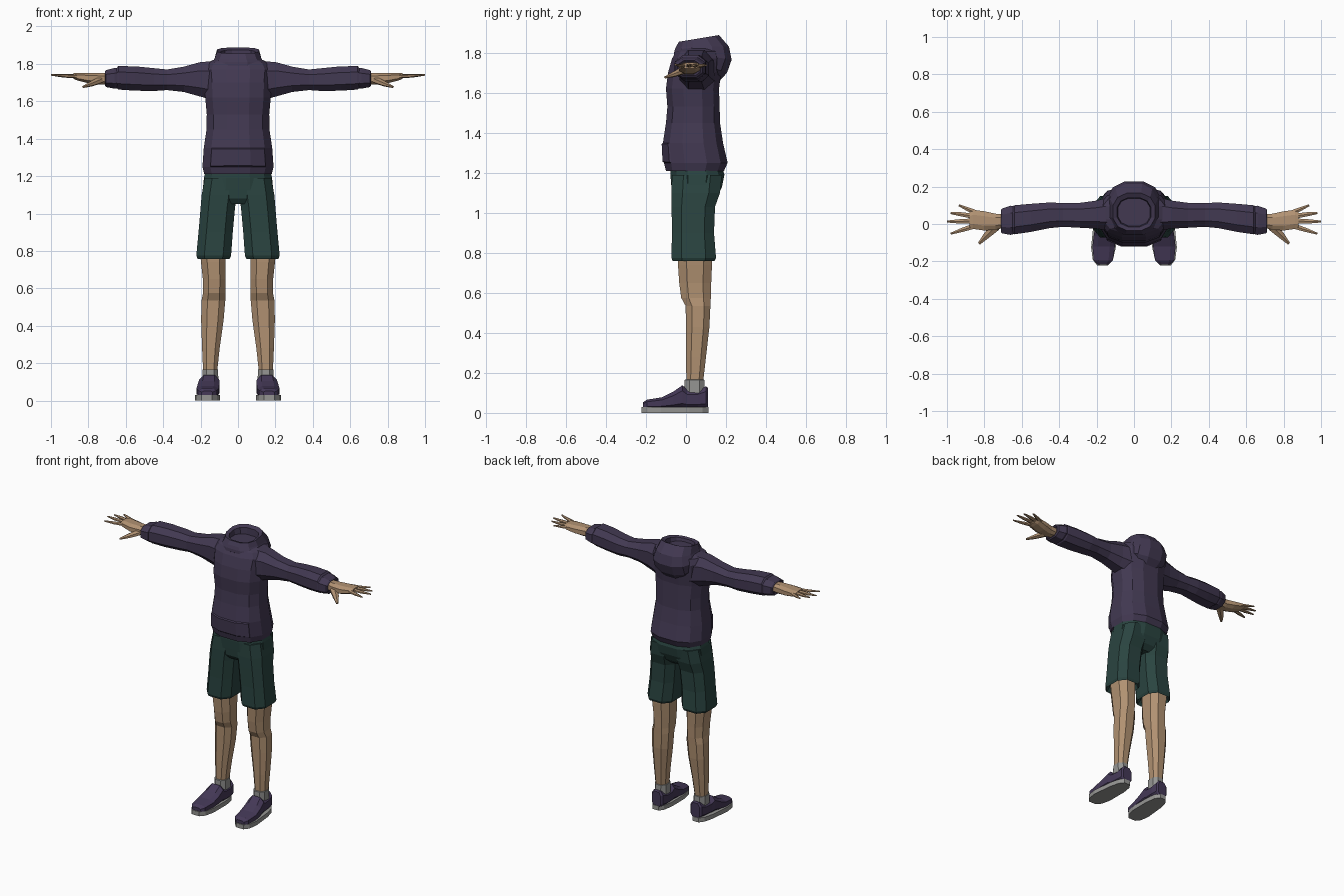
import bpy, bmesh, math
from mathutils import Vector


def material(name, color):
    m = bpy.data.materials.new(name)
    m.diffuse_color = (*color, 1)
    return m


PURPLE = material("dark purple cloth", (0.054, 0.040, 0.083))
SHOE = material("purple shoe", (0.058, 0.040, 0.095))
GREEN = material("dark green cloth", (0.023, 0.058, 0.052))
SKIN = material("skin", (0.44, 0.285, 0.168))
GREY = material("grey rubber", (0.30, 0.30, 0.29))


def oval(n, a0, a1, b0, b1, p):
    """Rounded-box outline between two ranges."""
    pts = []
    for i in range(n):
        t = 2 * math.pi * (i + 0.5) / n
        c, s = math.cos(t), math.sin(t)
        c, s = math.copysign(abs(c) ** p, c), math.copysign(abs(s) ** p, s)
        pts.append((c, s))
    mc, ms = max(q[0] for q in pts), max(q[1] for q in pts)
    return [((a0 + a1) / 2 + (a1 - a0) / 2 * c / mc,
             (b0 + b1) / 2 + (b1 - b0) / 2 * s / ms) for c, s in pts]


def level(x0, x1, y0, y1, zf, zb=None, n=8, p=0.8):
    """Ring around the z axis, with front height zf and back height zb."""
    zb = zf if zb is None else zb
    return [Vector((x, y, zf + (zb - zf) * (y - y0) / (y1 - y0)))
            for x, y in oval(n, x0, x1, y0, y1, p)]


def along_x(x, y0, y1, z0, z1, n=8, p=0.8):
    return [Vector((x, y, z)) for y, z in oval(n, y0, y1, z0, z1, p)]


def along_y(y, x0, x1, z0, z1, n=8, p=0.7):
    return [Vector((x, y, z)) for x, z in oval(n, x0, x1, z0, z1, p)]


def add_loft(bm, rings):
    vs = [[bm.verts.new(c) for c in r] for r in rings]
    n = len(rings[0])
    for a, b in zip(vs, vs[1:]):
        for i in range(n):
            j = (i + 1) % n
            bm.faces.new((a[i], a[j], b[j], b[i]))
    bm.faces.new(vs[0][::-1])
    bm.faces.new(vs[-1])


def finish(bm, name, mat, mirror=False):
    bmesh.ops.recalc_face_normals(bm, faces=bm.faces)
    me = bpy.data.meshes.new(name)
    bm.to_mesh(me)
    bm.free()
    me.materials.append(mat)
    ob = bpy.data.objects.new(name, me)
    bpy.context.collection.objects.link(ob)
    if mirror:
        ob.modifiers.new("mirror", 'MIRROR').use_mirror_merge = False
    return ob


def loft(name, mat, rings, mirror=False):
    bm = bmesh.new()
    add_loft(bm, rings)
    return finish(bm, name, mat, mirror)


def sym(hx, y0, y1, zf, zb=None):
    return level(-hx, hx, y0, y1, zf, zb, n=12, p=0.8)


# Sweater body, with a raised front pocket
bm = bmesh.new()
add_loft(bm, [sym(*r) for r in [
    (0.165, -0.085, 0.175, 1.225), (0.18, -0.10, 0.19, 1.21),
    (0.19, -0.11, 0.208, 1.25), (0.183, -0.115, 0.185, 1.35),
    (0.168, -0.10, 0.17, 1.45), (0.167, -0.093, 0.168, 1.53),
    (0.175, -0.10, 0.165, 1.62), (0.178, -0.09, 0.175, 1.70),
    (0.185, -0.07, 0.18, 1.77), (0.165, -0.05, 0.17, 1.807),
    (0.11, -0.035, 0.15, 1.83)]])
bmesh.ops.recalc_face_normals(bm, faces=bm.faces)
front = [f for f in bm.faces if 1.24 < f.calc_center_median().z < 1.34
         and f.normal.y < -0.75]
bmesh.ops.inset_region(bm, faces=front, thickness=0.006, depth=0.007)
finish(bm, "sweater_body", PURPLE)

# Folded hood, open at the neck
loft("hood", PURPLE, [sym(*r) for r in [
    (0.10, -0.045, 0.16, 1.77, 1.65), (0.145, -0.06, 0.205, 1.79, 1.70),
    (0.145, -0.058, 0.228, 1.81, 1.765), (0.125, -0.05, 0.215, 1.83, 1.83),
    (0.112, -0.035, 0.165, 1.855, 1.888), (0.09, -0.015, 0.14, 1.85, 1.875),
    (0.08, 0.0, 0.135, 1.79, 1.79)]])

# Sleeves with cuffs
loft("sleeve", PURPLE, [along_x(*r) for r in [
    (0.11, -0.04, 0.15, 1.60, 1.815), (0.20, -0.025, 0.125, 1.625, 1.81),
    (0.29, -0.02, 0.113, 1.65, 1.785), (0.38, -0.015, 0.112, 1.66, 1.77),
    (0.45, -0.022, 0.115, 1.655, 1.777), (0.55, -0.042, 0.108, 1.657, 1.787),
    (0.64, -0.055, 0.10, 1.663, 1.788), (0.655, -0.05, 0.09, 1.675, 1.772)]], True)
loft("cuff", PURPLE, [along_x(*r) for r in [
    (0.645, -0.054, 0.096, 1.67, 1.778), (0.66, -0.058, 0.098, 1.668, 1.778),
    (0.705, -0.05, 0.083, 1.676, 1.767), (0.712, -0.042, 0.073, 1.685, 1.76),
    (0.70, -0.03, 0.06, 1.69, 1.75)]], True)

# Hands: palm, four fingers and a thumb
bm = bmesh.new()
add_loft(bm, [along_x(*r) for r in [
    (0.69, -0.02, 0.052, 1.692, 1.752), (0.74, -0.03, 0.055, 1.69, 1.752),
    (0.80, -0.035, 0.068, 1.697, 1.752), (0.86, -0.026, 0.075, 1.712, 1.752),
    (0.88, -0.018, 0.062, 1.72, 1.75)]])
digits = [
    [(0.845, 0.06, 1.733, 0.014), (0.895, 0.082, 1.735, 0.010), (0.936, 0.10, 1.738, 0.005)],
    [(0.86, 0.042, 1.735, 0.014), (0.925, 0.052, 1.737, 0.011), (0.98, 0.058, 1.74, 0.005)],
    [(0.86, 0.016, 1.735, 0.014), (0.94, 0.014, 1.737, 0.011), (1.0, 0.013, 1.741, 0.005)],
    [(0.85, -0.01, 1.733, 0.014), (0.92, -0.032, 1.735, 0.011), (0.98, -0.052, 1.74, 0.005)],
    [(0.74, -0.015, 1.712, 0.024), (0.785, -0.058, 1.693, 0.018), (0.828, -0.104, 1.677, 0.007)]]
for d in digits:
    way = Vector(d[-1][:3]) - Vector(d[0][:3])
    side = way.cross(Vector((0, 0, 1))).normalized()
    up = side.cross(way).normalized()
    add_loft(bm, [[Vector((x, y, z)) + side * a + up * b
                   for a, b in oval(6, -r, r, -r * 0.8, r * 0.8, 1)]
                  for x, y, z, r in d])
finish(bm, "hand", SKIN, True)

# Shorts: seat and two wide legs with a turned-in hem
loft("shorts_seat", GREEN, [sym(*r) for r in [
    (0.172, -0.078, 0.18, 1.235), (0.182, -0.078, 0.192, 1.19),
    (0.188, -0.073, 0.18, 1.13), (0.188, -0.068, 0.155, 1.08),
    (0.15, -0.045, 0.12, 1.05)]])
loft("shorts_leg", GREEN, [level(*r, p=0.7) for r in [
    (0.004, 0.178, -0.07, 0.18, 1.19), (0.006, 0.194, -0.073, 0.17, 1.10),
    (0.016, 0.20, -0.072, 0.145, 1.03), (0.028, 0.211, -0.07, 0.14, 0.90),
    (0.037, 0.223, -0.073, 0.15, 0.775), (0.045, 0.216, -0.066, 0.142, 0.758),
    (0.062, 0.20, -0.045, 0.13, 0.79)]], True)

# Bare legs
loft("leg", SKIN, [level(*r) for r in [
    (0.065, 0.205, -0.042, 0.13, 0.83), (0.066, 0.198, -0.04, 0.13, 0.74),
    (0.066, 0.188, -0.034, 0.126, 0.65), (0.068, 0.187, -0.024, 0.124, 0.575),
    (0.068, 0.195, -0.002, 0.122, 0.535), (0.077, 0.197, 0.0, 0.117, 0.43),
    (0.098, 0.192, 0.0, 0.10, 0.28), (0.112, 0.186, 0.002, 0.085, 0.15)]], True)

# Socks
loft("sock", GREY, [level(*r) for r in [
    (0.105, 0.19, -0.01, 0.095, 0.08), (0.106, 0.19, -0.008, 0.092, 0.165),
    (0.115, 0.182, 0.005, 0.082, 0.167)]], True)

# Shoe upper
loft("shoe_upper", SHOE, [along_y(*r) for r in [
    (-0.216, 0.135, 0.195, 0.022, 0.052), (-0.195, 0.113, 0.215, 0.02, 0.066),
    (-0.12, 0.102, 0.222, 0.02, 0.078), (-0.065, 0.10, 0.216, 0.02, 0.105),
    (-0.018, 0.10, 0.208, 0.02, 0.138), (0.005, 0.10, 0.202, 0.02, 0.115),
    (0.06, 0.099, 0.196, 0.02, 0.115), (0.10, 0.105, 0.19, 0.02, 0.133),
    (0.11, 0.115, 0.18, 0.02, 0.125)]], True)

# Shoe sole, narrowing towards the heel
sole = loft("shoe_sole", GREY, [level(0.094, 0.226, -0.222, 0.113, z, n=12, p=0.65)
                                for z in (0, 0.03)], True)
for v in sole.data.vertices:
    v.co.x = 0.162 + (v.co.x - 0.16) * (1 - 0.9 * max(0, v.co.y + 0.1)) - 0.05 * (v.co.y + 0.1)
